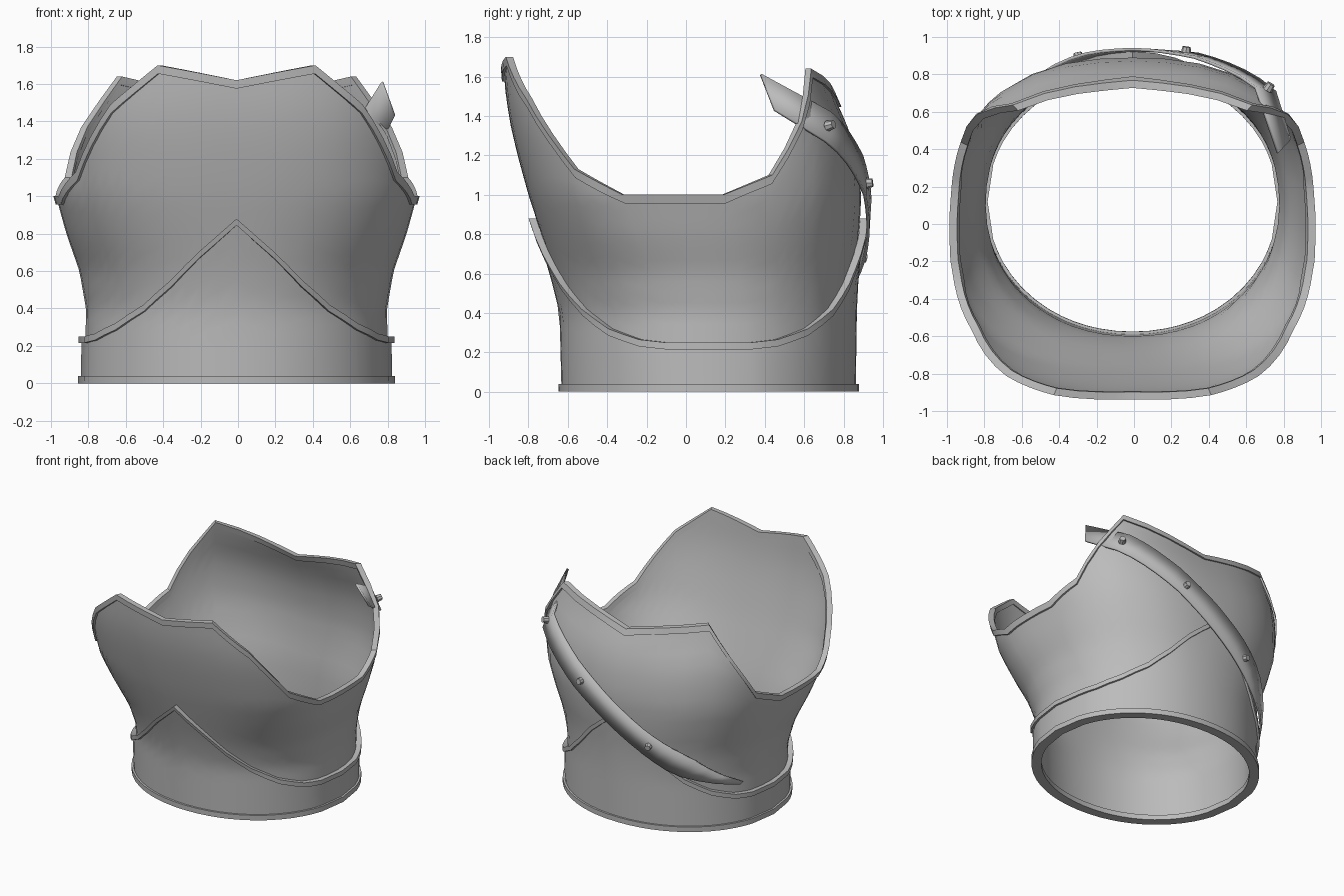
import bpy, bmesh
from math import sin, cos, atan2, radians, degrees, pi
from mathutils import Vector

if "Cube" in bpy.data.objects:
    bpy.data.objects.remove(bpy.data.objects["Cube"], do_unlink=True)

steel = bpy.data.materials.new("grey_steel")
steel.use_nodes = True
GREY = (0.5, 0.5, 0.5, 1)
steel.diffuse_color = GREY
steel.node_tree.nodes["Principled BSDF"].inputs["Base Color"].default_value = GREY


def lerp(table, t):
    """Piecewise linear lookup in rows of (key, values...)."""
    if t <= table[0][0]:
        return table[0][1:]
    for a, b in zip(table, table[1:]):
        if t <= b[0]:
            f = (t - a[0]) / (b[0] - a[0])
            return [p + (q - p) * f for p, q in zip(a[1:], b[1:])]
    return table[-1][1:]


# Body section by height: z, half width, front y, back y, centre y, squareness
BODY = [(0, .81, -.61, .84, .12, 2.05), (.4, .805, -.62, .845, .11, 2.1),
        (.6, .84, -.67, .855, .07, 2.2), (.8, .91, -.735, .88, 0, 2.4),
        (1, .965, -.80, .89, -.05, 2.6), (1.2, .985, -.855, .865, -.05, 2.7),
        (1.35, .99, -.89, .82, -.05, 2.8), (1.5, 1, -.915, .75, -.05, 2.8),
        (1.7, 1, -.93, .69, -.05, 2.8)]
# Edge heights by angle from the front, in degrees
NECK = [(0, 1.62), (26, 1.7), (41.5, 1.49), (59, 1.13), (74, 1), (104, 1),
        (118, 1.1), (137, 1.64), (180, 1.49)]
BELT = [(0, .88), (15, .70), (26, .55), (38, .42), (52, .32), (65, .265),
        (75, .25), (105, .25), (115, .265), (128, .32), (142, .42),
        (154, .55), (165, .70), (180, .88)]


def edge(table):
    return lambda a: lerp(table, abs(a))[0]


def on_body(a, z, off=0):
    """Point on the body at angle a (radians, 0 is the front)."""
    w, yf, yb, yc, n = lerp(BODY, z)
    s, c = sin(a), -cos(a)
    b = (yc - yf) if c < 0 else (yb - yc)
    r = ((abs(s) / w) ** n + (abs(c) / b) ** n) ** (-1 / n) + off
    return Vector((r * s - .008, yc + r * c, z))


def on_back(x, z, off):
    w, yf, yb, yc, n = lerp(BODY, z)
    y = (yb - yc) * max(.01, 1 - (abs(x) / w) ** n) ** (1 / n)
    return on_body(atan2(x, -y), z, off)


def finish(name, bm, angle=35):
    bmesh.ops.recalc_face_normals(bm, faces=bm.faces)
    me = bpy.data.meshes.new(name)
    bm.to_mesh(me)
    bm.free()
    ob = bpy.data.objects.new(name, me)
    bpy.context.collection.objects.link(ob)
    me.materials.append(steel)
    bpy.ops.object.select_all(action="DESELECT")
    ob.select_set(True)
    bpy.context.view_layer.objects.active = ob
    bpy.ops.object.shade_smooth_by_angle(angle=radians(angle))
    return ob


def ring(name, angles, low, high, inner, outer, rows):
    """Closed band around the body with an inner and outer skin."""
    bm = bmesh.new()
    loops = []
    for a in angles:
        lo, hi = low(a), high(a)
        zs = [lo + (hi - lo) * i / rows for i in range(rows + 1)]
        t = radians(a)
        loops.append([bm.verts.new(on_body(t, z, outer)) for z in zs] +
                     [bm.verts.new(on_body(t, z, inner)) for z in reversed(zs)])
    for i, p in enumerate(loops):
        q = loops[(i + 1) % len(loops)]
        for j in range(len(p)):
            k = (j + 1) % len(p)
            bm.faces.new((p[j], q[j], q[k], p[k]))
    return finish(name, bm)


def columns(table, parts):
    """Angles at every corner of an edge table, subdivided and mirrored."""
    keys = [row[0] for row in table]
    half = [a + (b - a) * i / parts for a, b in zip(keys, keys[1:]) for i in range(parts)]
    return half + [180] + [-a for a in reversed(half[1:])]


neck, belt = edge(NECK), edge(BELT)
neck_cols, belt_cols = columns(NECK, 4), columns(BELT, 2)

# Body plate and its raised rim
ring("body_plate", neck_cols, lambda a: .02, lambda a: neck(a) - .01, -.02, 0, 18)
ring("neck_and_arm_rim", neck_cols, lambda a: neck(a) - .045, neck, -.027, .014, 1)

# Peaked waist plate with rims
ring("waist_plate", belt_cols, lambda a: .01, lambda a: belt(a) - .01, -.005, .022, 8)
ring("waist_top_rim", belt_cols, lambda a: belt(a) - .035, belt, 0, .038, 1)
ring("waist_bottom_rim", belt_cols, lambda a: 0, lambda a: .04, -.035, .037, 1)

# Diagonal back strap, tapering at the low end and standing free at the shoulder
bm = bmesh.new()
pairs = []
STEPS = 18
for i in range(STEPS + 1):
    x = -.74 + 1.42 * i / STEPS
    z = .87 + .7 * x
    half = min(.09, .01 + .3 * (x + .74))
    pairs.append([on_back(x - s * .57 * half, z + s * .82 * half, .045) for s in (1, -1)])
pairs.append([Vector((.77, .38, 1.61)), Vector((.835, .45, 1.43))])
rows = [[bm.verts.new(p) for p in pair] for pair in pairs]
for a, b in zip(rows, rows[1:]):
    bm.faces.new((a[0], a[1], b[1], b[0]))
strap = finish("back_strap", bm)
solid = strap.modifiers.new("thickness", "SOLIDIFY")
solid.thickness = .016
solid.offset = 0

# Strap rivets
for i, x in enumerate((.69, .27, -.27)):
    z = .87 + .7 * x
    p = on_back(x, z, .06)
    across = on_back(x + .03, z, .06) - on_back(x - .03, z, .06)
    up = on_back(x, z + .03, .06) - on_back(x, z - .03, .06)
    normal = up.cross(across).normalized()
    if normal.y < 0:
        normal = -normal
    bm = bmesh.new()
    bmesh.ops.create_cone(bm, cap_ends=True, segments=8, radius1=.028, radius2=.022, depth=.04)
    rivet = finish("strap_rivet_%d" % (i + 1), bm)
    rivet.location = p
    rivet.rotation_euler = normal.to_track_quat("Z", "Y").to_euler()
